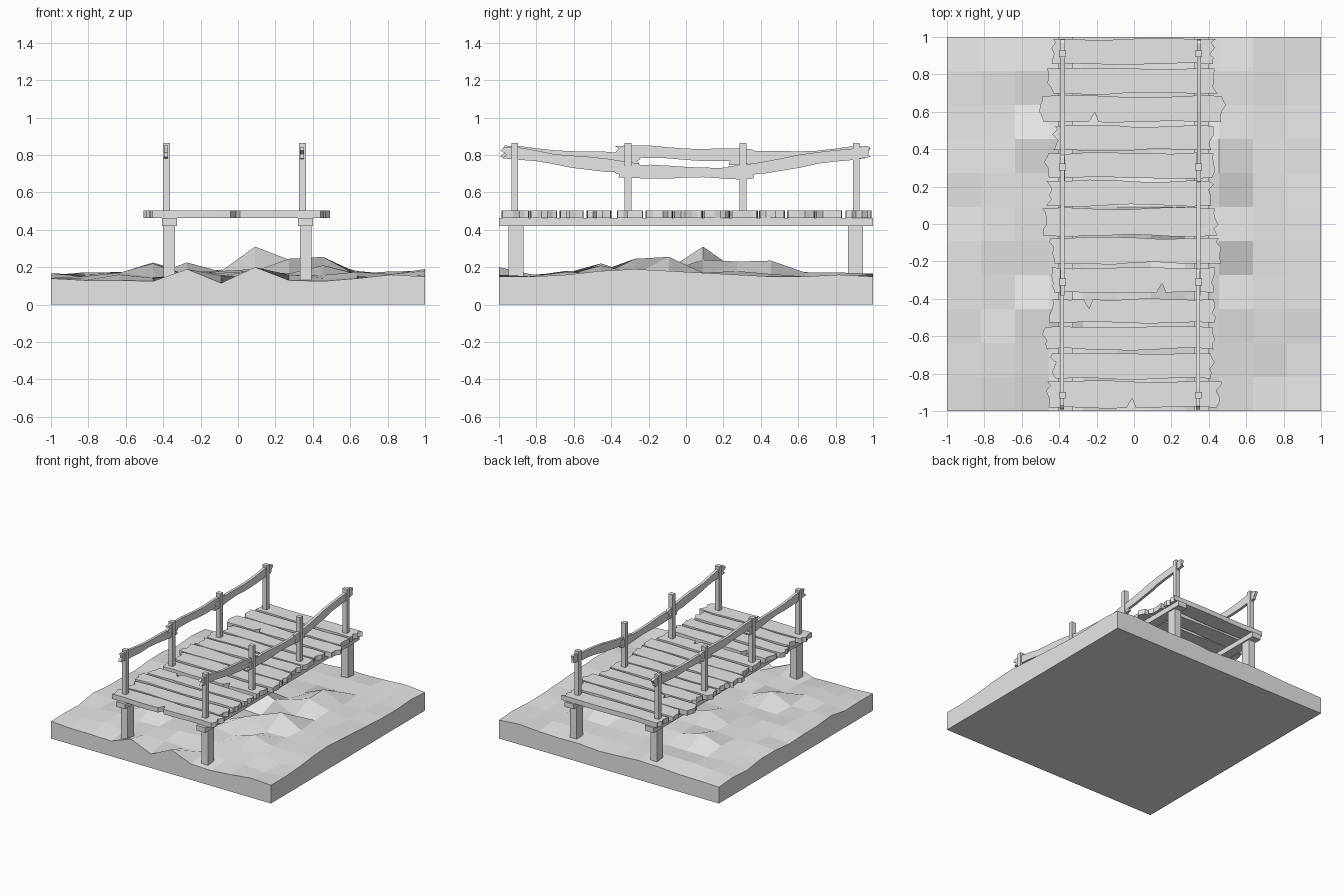
import bpy, bmesh, math, random
from mathutils import Matrix, Vector

random.seed(7)
cube = bpy.data.objects.get("Cube")
if cube:
    bpy.data.objects.remove(cube, do_unlink=True)

grey = bpy.data.materials.new("plain grey")
grey.use_nodes = True
GREY = (0.8, 0.8, 0.8, 1)
grey.diffuse_color = GREY
grey.node_tree.nodes["Principled BSDF"].inputs["Base Color"].default_value = GREY


def finish(name, bm):
    bmesh.ops.recalc_face_normals(bm, faces=bm.faces)
    mesh = bpy.data.meshes.new(name)
    bm.to_mesh(mesh)
    bm.free()
    mesh.materials.append(grey)
    obj = bpy.data.objects.new(name, mesh)
    bpy.context.collection.objects.link(obj)
    return obj


def box(name, x, y, z, low, high):
    """Box from ranges across x, y and z, given as centre and size pairs."""
    bm = bmesh.new()
    size = (x[1], y[1], z)
    bmesh.ops.create_cube(bm, size=1)
    height = high - low
    bmesh.ops.transform(bm, verts=bm.verts, matrix=Matrix.Translation(
        (x[0], y[0], low + height / 2)) @ Matrix.Diagonal((x[1], y[1], height, 1)))
    return finish(name, bm)


def broken_end(width):
    """Offsets along and across a splintered board end, from low to high."""
    steps = (-0.5, -0.25, -0.1, 0.15, 0.35, 0.5)
    return [(random.uniform(-0.025, 0.01), s * width) for s in steps]


def board(name, start, end, width, thickness, matrix, notch=None):
    """Rough sawn board: wavy outline, splintered ends, optional cleft (place, side)."""
    def edge(side):
        wave, phase = random.uniform(0.004, 0.007), random.uniform(0, 6)
        count = 8
        pts = []
        for i in range(1, count):
            u = start + (end - start) * i / count
            drift = wave * math.sin(phase + i * 1.1) + random.uniform(-0.003, 0.003)
            pts.append((u, side * width / 2 + drift))
        if notch and notch[1] == side:
            at = notch[0]
            pts = [p for p in pts if abs(p[0] - at) > 0.04]
            pts += [(at - 0.03, side * width / 2), (at, side * (width / 2 - 0.05)),
                    (at + 0.02, side * width / 2)]
        return sorted(pts)

    outline = edge(-1)
    outline += [(end + a, b) for a, b in broken_end(width)]
    outline += edge(1)[::-1]
    outline += [(start - a, b) for a, b in broken_end(width)[::-1]]
    bm = bmesh.new()
    face = bm.faces.new([bm.verts.new((u, v, -thickness / 2)) for u, v in outline])
    top = bmesh.ops.extrude_face_region(bm, geom=[face])["geom"]
    bmesh.ops.translate(bm, vec=(0, 0, thickness),
                        verts=[v for v in top if isinstance(v, bmesh.types.BMVert)])
    bmesh.ops.transform(bm, matrix=matrix, verts=bm.verts)
    return finish(name, bm)


# Ground block: grid with uneven heights, a walled edge and a flat underside
CELLS = 11
front_edge = (.14, .13, .13, .125, .19, .115, .2, .13, .125, .14, .16, .15)
right_edge = (.15, .15, .16, .18, .19, .18, .17, .16, .15, .15, .16, .15)
hills = {(6, 6): .31, (8, 5): .255, (7, 4): .245, (8, 7): .23, (8, 8): .235,
         (7, 6): .24, (4, 6): .225, (3, 8): .225, (3, 3): .22, (8, 3): .21}


def height(i, j):
    if j == 0:
        return front_edge[i]
    if i == CELLS:
        return right_edge[j]
    if (i, j) in hills:
        return hills[i, j]
    middle = 1 - math.hypot(i - 5.5, j - 5.5) / 8
    return 0.145 + 0.035 * middle + random.uniform(-0.018, 0.018)


bm = bmesh.new()
bmesh.ops.create_grid(bm, x_segments=CELLS, y_segments=CELLS, size=1)
rim = [e for e in bm.edges if e.is_boundary]
for v in bm.verts:
    v.co.z = height(round((v.co.x + 1) * CELLS / 2), round((v.co.y + 1) * CELLS / 2))
wall = bmesh.ops.extrude_edge_only(bm, edges=rim)["geom"]
for v in wall:
    if isinstance(v, bmesh.types.BMVert):
        v.co.z = 0
bmesh.ops.contextual_create(bm, geom=[g for g in wall if isinstance(g, bmesh.types.BMEdge)])
finish("ground", bm)

# Legs, long beams and handrail posts on each side
POST_Y = (-0.915, -0.31, 0.305, 0.91)
for side, beam_x, post_x in (("right", -0.367, -0.383), ("left", 0.362, 0.345)):
    box(side + "_beam", (beam_x, 0.08), (0, 2), 0, 0.42, 0.462)
    for end, y in (("front", -0.91), ("back", 0.905)):
        box(f"{side}_{end}_leg", (beam_x, 0.06), (y, 0.08), 0, 0.1, 0.42)
    for n, y in enumerate(POST_Y):
        box(f"{side}_post_{n + 1}", (post_x, 0.038), (y, 0.036), 0, 0.46, 0.865)

# Handrails: heights at the start and end post of each span
rail_spans = {"right": (-0.383, ((.815, .775), (.815, .8), (.78, .81))),
              "left": (0.345, ((.805, .73), (.71, .705), (.72, .81)))}
for side, (x, spans) in rail_spans.items():
    for n, (z0, z1) in enumerate(spans):
        a, b = Vector((x, POST_Y[n], z0)), Vector((x, POST_Y[n + 1], z1))
        along = (b - a).normalized()
        out = Vector((1, 0, 0))
        up = out.cross(along)
        frame = Matrix((along, up, out)).transposed().to_4x4()
        half = (b - a).length / 2
        shift = Matrix.Translation((a + b) / 2 + out * (0.002 * (n - 1)))
        board(f"{side}_rail_{n + 1}", -half - 0.07, half + 0.07, 0.062, 0.022, shift @ frame)

# Deck planks, front to back: middle y, depth, right end, left end
planks = ((-.912, .14, -.47, .46), (-.76, .135, -.44, .43), (-.61, .12, -.49, .44),
          (-.465, .125, -.45, .43), (-.3, .135, -.44, .44), (-.143, .135, -.45, .46),
          (.01, .145, -.49, .45), (.165, .13, -.46, .42), (.312, .132, -.47, .44),
          (.46, .128, -.43, .42), (.615, .138, -.5, .485), (.765, .132, -.455, .44),
          (.922, .135, -.445, .43))
clefts = {0: (-.01, -1), 3: (-.24, 1), 4: (.15, -1), 10: (-.21, -1)}
for n, (y, depth, x0, x1) in enumerate(planks):
    board(f"plank_{n + 1}", x0, x1, depth, 0.04, Matrix.Translation((0, y, 0.483)), clefts.get(n))
